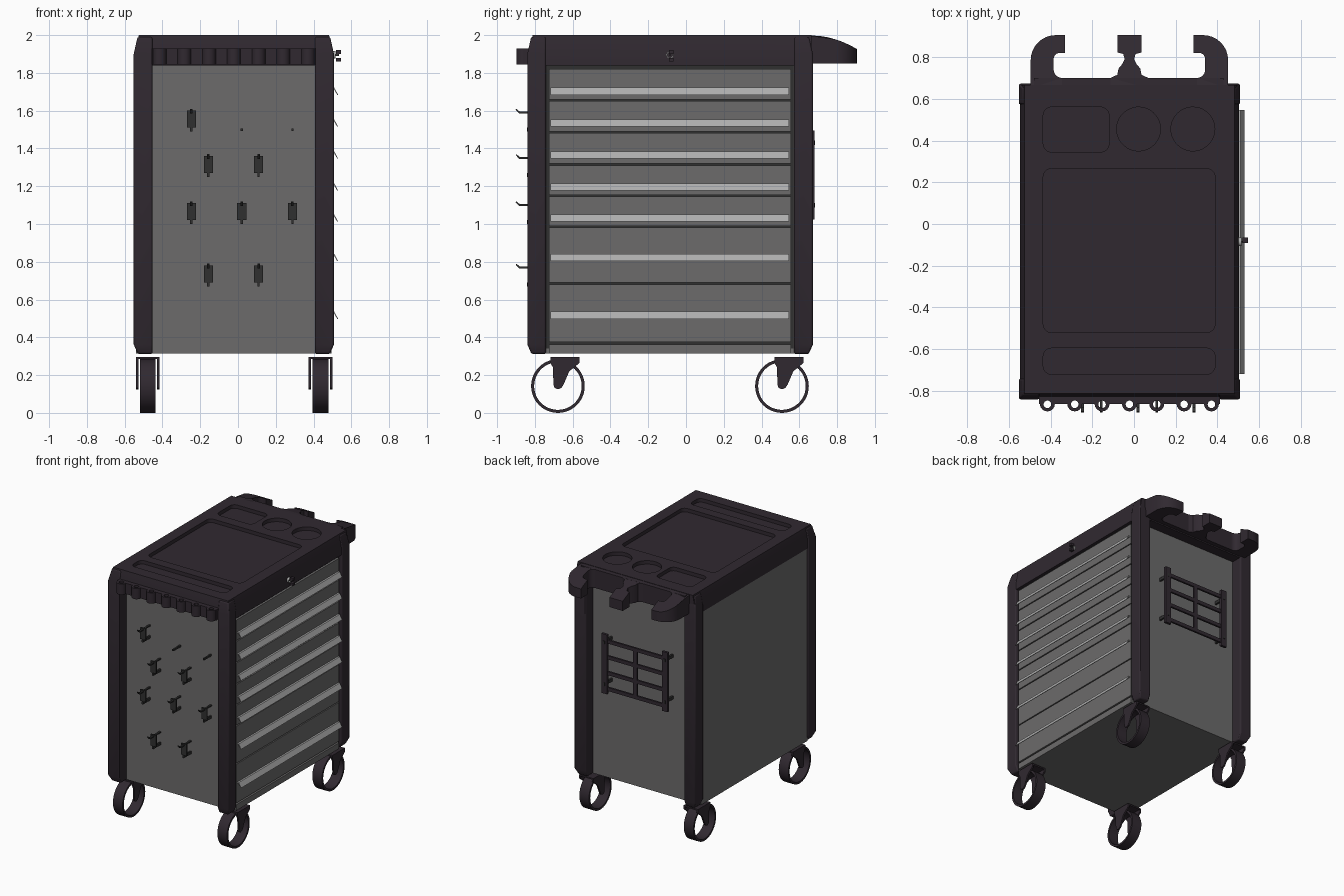
import bpy, bmesh
from math import sin, cos, radians, tau
from mathutils import Matrix

if "Cube" in bpy.data.objects:
    bpy.data.objects.remove(bpy.data.objects["Cube"], do_unlink=True)


def material(name, rgb):
    m = bpy.data.materials.new(name)
    m.use_nodes = True
    m.diffuse_color = (*rgb, 1)
    m.node_tree.nodes["Principled BSDF"].inputs["Base Color"].default_value = (*rgb, 1)
    return m


PLUM = material("dark_plum_plastic", (.03, .022, .03))
GREY = material("grey_steel", (.15, .147, .147))
SILVER = material("light_steel", (.42, .42, .42))
BLACK = material("dark_gap", (.03, .03, .03))
AXES = {"z": lambda u, v, w: (u, v, w), "y": lambda u, v, w: (u, w, v), "x": lambda u, v, w: (w, u, v)}
MID = -.022  # centre line of the cabinet body


def finish(bm, name, mat, bevel=0):
    bmesh.ops.recalc_face_normals(bm, faces=bm.faces)
    mesh = bpy.data.meshes.new(name)
    bm.to_mesh(mesh)
    bm.free()
    mesh.materials.append(mat)
    ob = bpy.data.objects.new(name, mesh)
    bpy.context.collection.objects.link(ob)
    if bevel:
        b = ob.modifiers.new("bevel", "BEVEL")
        b.width, b.segments = bevel, 2
    return ob


def add_prism(bm, pts, axis, a, b):
    f = AXES[axis]
    lo, hi = ([bm.verts.new(f(u, v, w)) for u, v in pts] for w in (a, b))
    bm.faces.new(lo)
    bm.faces.new(hi[::-1])
    n = len(pts)
    for i in range(n):
        bm.faces.new((lo[i], lo[(i + 1) % n], hi[(i + 1) % n], hi[i]))


def prism(name, mat, pts, axis, a, b):
    bm = bmesh.new()
    add_prism(bm, pts, axis, a, b)
    return finish(bm, name, mat)


def box(name, mat, x0, x1, y0, y1, z0, z1):
    return prism(name, mat, [(x0, y0), (x1, y0), (x1, y1), (x0, y1)], "z", z0, z1)


def loft(name, mat, sections, bevel=0):
    """Stack of rectangles (x0, x1, y0, y1, z) joined into one solid."""
    bm = bmesh.new()
    rings = [[bm.verts.new(p) for p in ((a, c, z), (b, c, z), (b, d, z), (a, d, z))]
             for a, b, c, d, z in sections]
    for lo, hi in zip(rings, rings[1:]):
        for i in range(4):
            bm.faces.new((lo[i], lo[(i + 1) % 4], hi[(i + 1) % 4], hi[i]))
    bm.faces.new(rings[0])
    bm.faces.new(rings[-1])
    return finish(bm, name, mat, bevel)


def tube(name, mat, centre, outer, inner, half):
    """Hollow ring around the x axis."""
    bm = bmesh.new()
    vs = [bm.verts.new((x, r, 0)) for x, r in ((-half, outer), (half, outer), (half, inner), (-half, inner))]
    es = [bm.edges.new((vs[i], vs[(i + 1) % 4])) for i in range(4)]
    bmesh.ops.spin(bm, geom=vs + es, axis=(1, 0, 0), cent=(0, 0, 0), steps=48, angle=tau)
    bmesh.ops.remove_doubles(bm, verts=bm.verts, dist=1e-4)
    ob = finish(bm, name, mat)
    ob.data.transform(Matrix.Translation(centre))


def arc(cx, cy, r, a0, a1, n=8):
    angles = [radians(a0 + (a1 - a0) * i / n) for i in range(n + 1)]
    return [(cx + r * cos(a), cy + r * sin(a)) for a in angles]


def round_rect(x0, x1, y0, y1, r):
    return (arc(x1 - r, y1 - r, r, 0, 90) + arc(x0 + r, y1 - r, r, 90, 180)
            + arc(x0 + r, y0 + r, r, 180, 270) + arc(x1 - r, y0 + r, r, 270, 360))


def cut(ob, outlines, z0, z1):
    bm = bmesh.new()
    for pts in outlines:
        add_prism(bm, pts, "z", z0, z1)
    cutter = finish(bm, "cutter", PLUM)
    mod = ob.modifiers.new("cut", "BOOLEAN")
    mod.object, mod.operation, mod.solver = cutter, "DIFFERENCE", "EXACT"
    bpy.context.view_layer.objects.active = ob
    bpy.ops.object.modifier_apply(modifier=mod.name)
    bpy.data.objects.remove(cutter, do_unlink=True)


# Cabinet body, its end panels set back between the posts
FRONT, BACK = -.748, .583
box("cabinet_body", GREY, -.54, .476, FRONT, BACK, .315, 1.86)

# Corner posts, chamfered at the foot and the top
for sx, x0, x1 in (("left", .407, .508), ("right", -.552, -.453)):
    for sy, y0, y1 in (("front", -.84, -.742), ("back", .573, .672)):
        def inset(d, z):
            xs = (x0, x1 - d) if sx == "left" else (x0 + d, x1)
            ys = (y0 + d, y1) if sy == "front" else (y0, y1 - d)
            return (*xs, *ys, z)
        loft(f"{sy}_{sx}_post", PLUM, [inset(.022, .312), inset(0, .362), inset(0, 1.9), inset(.02, 1.99)], .008)

# Lid with sunken trays
lid = loft("lid", PLUM, [(-.545, .502, -.832, .665, 1.84), (-.545, .502, -.832, .665, 1.9),
                         (-.525, .482, -.812, .665, 2.0)])
cut(lid, [round_rect(-.435, .388, -.52, .265, .04), round_rect(-.435, .388, -.72, -.595, .04),
          round_rect(-.435, -.12, .345, .56, .04), arc(.022, .455, .105, 0, 352, 44),
          arc(.282, .455, .105, 0, 352, 44)], 1.972, 2.1)


# Rear hooks and centre grip, curving down to the back
def slope_top(ob):
    for v in ob.data.vertices:
        if v.co.z > 1.9:
            v.co.z = 1.998 - 1.2 * (v.co.y - .66) ** 2


hook = ([(-.495, .65)] + arc(-.375, .785, .12, 180, 90) + [(-.33, .905), (-.33, .82)]
        + arc(-.355, .79, .03, 90, 180) + arc(-.345, .74, .04, 180, 270) + [(-.345, .65)])
half_grip = [(.09, .65), (.09, .70), (.058, .715), (.052, .745), (.035, .765), (.022, .79),
             (.03, .815), (.058, .822), (.058, .905)]
grip = [(MID + x, y) for x, y in half_grip] + [(MID - x, y) for x, y in half_grip[::-1]]
for name, pts in (("right_hook", hook), ("left_hook", [(2 * MID - x, y) for x, y in hook]), ("centre_grip", grip),
                  ("rear_ledge", [(-.48, .65), (.43, .65), (.43, .70), (-.48, .70)])):
    slope_top(prism(name, PLUM, pts, "z", 1.85, 1.998))

# Scalloped screwdriver rack on the front
holes = [MID + .131 * i for i in range(-3, 4)]
outline = [(-.455, -.82), (-.455, -.862)]
for x in holes:
    outline += arc(x, -.862, .036, 180, 360)
outline += [(.412, -.862), (.412, -.82)]
rack = prism("tool_rack", PLUM, outline, "z", 1.845, 1.93)
cut(rack, [arc(x, -.864, .018, 0, 345, 23) for x in holes], 1.8, 2.0)

# Drawers with slanted pull strips
box("drawer_gap_backing", BLACK, .474, .479, -.74, .57, .34, 1.84)
edges = [1.825, 1.655, 1.485, 1.315, 1.15, .985, .685, .37]
pulls = [1.702, 1.533, 1.365, 1.195, 1.03, .822, .516]
for i, z in enumerate(pulls):
    box(f"drawer_{i + 1}", GREY, .464, .496, -.725, .555, edges[i + 1] + .004, edges[i] - .004)
    prism(f"drawer_pull_{i + 1}", SILVER,
          [(.489, z + .02), (.51, z + .02), (.53, z - .018), (.525, z - .018), (.507, z + .013), (.489, z + .013)],
          "y", -.718, .545)
box("drawer_plinth", GREY, .464, .496, -.725, .555, .315, .362)

# Lock with key
tube("lock_ring", SILVER, (.508, -.085, 1.895), .02, .014, .008)
box("key_blade", BLACK, .5, .535, -.088, -.082, 1.89, 1.9)
for name, z in (("key_ring_top", 1.9), ("key_ring_bottom", 1.86)):
    box(name, PLUM, .52, .545, -.09, -.065, z, z + .02)

# Peg hooks standing off the front panel on pins
pegs = [(-.247, 1.55), (-.157, 1.31), (.109, 1.31), (-.247, 1.06), (.02, 1.06), (.288, 1.06),
        (-.157, .73), (.109, .73)]
for i, (x, z) in enumerate(pegs):
    box(f"peg_plate_{i + 1}", BLACK, x - .024, x + .024, -.836, -.824, z - .04, z + .05)
    box(f"peg_pin_{i + 1}", BLACK, x - .006, x + .006, -.842, FRONT, z - .06, z - .04)
    prism(f"peg_hook_{i + 1}", BLACK, [(FRONT, z + .035), (-.883, z + .035), (-.902, z + .055), (-.898, z + .06),
                                       (-.88, z + .045), (FRONT, z + .045)], "x", x - .007, x + .007)
for i, x in enumerate((.02, .288)):
    box(f"loose_pin_{i + 1}", BLACK, x - .006, x + .006, -.842, FRONT, 1.492, 1.506)

# Holder frame standing off the back panel
for i, x in enumerate((-.315, .215)):
    box(f"holder_side_{i + 1}", PLUM, x, x + .05, .66, .68, 1.025, 1.495)
    for z in (1.1, 1.43):
        box(f"holder_peg_{i + 1}", BLACK, x + .018, x + .032, BACK, .684, z - .012, z + .012)
for i in range(4):
    z = 1.065 + .125 * i
    box(f"holder_rail_{i + 1}", PLUM, -.27, .22, .66, .675, z - .014, z + .014)
box("holder_divider", PLUM, -.042, -.008, .66, .675, 1.055, 1.45)

# Casters with hollow wheels
fork = [(-.04, .295), (.115, .295), (.115, .265), (.06, .22), (.03, .15), (.018, .132), (0, .125),
        (-.018, .132), (-.024, .15), (-.026, .24), (-.04, .265)]
for sx, x in (("left", .436), ("right", -.478)):
    for sy, y in (("front", -.678), ("back", .508)):
        tag = f"{sy}_{sx}"
        tube(f"{tag}_wheel", PLUM, (x, y, .142), .142, .126, .042)
        box(f"{tag}_fork_top", PLUM, x - .063, x + .063, y - .04, y + .115, .284, .295)
        for s in (-1, 1):
            prism(f"{tag}_fork_plate", PLUM, [(y + u, v) for u, v in fork], "x", x + s * .05, x + s * .063)

# Smooth shading with sharp edges kept
bpy.ops.object.select_all(action="DESELECT")
for ob in bpy.context.collection.objects:
    if ob.type == "MESH":
        ob.select_set(True)
        bpy.context.view_layer.objects.active = ob
bpy.ops.object.shade_smooth_by_angle(angle=radians(30))
